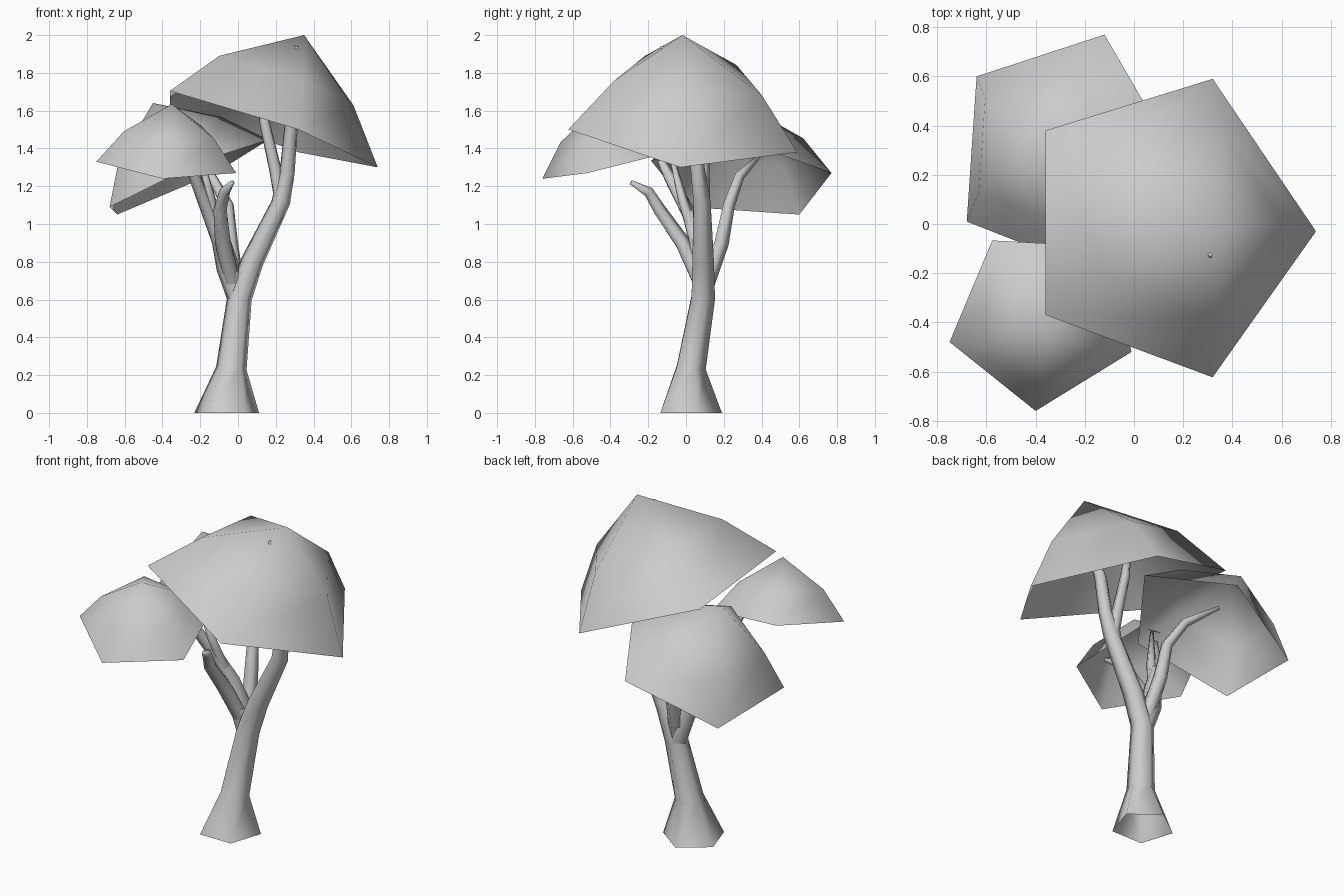
import bpy, bmesh, math
from mathutils import Vector

if "Cube" in bpy.data.objects:
    bpy.data.objects.remove(bpy.data.objects["Cube"])

Z = Vector((0, 0, 1))
PHI = (1 + 5 ** 0.5) / 2


def finish(name, bm):
    for f in bm.faces:
        f.smooth = True
    me = bpy.data.meshes.new(name)
    bm.to_mesh(me)
    bm.free()
    ob = bpy.data.objects.new(name, me)
    bpy.context.collection.objects.link(ob)
    return ob


def bridge(bm, a, b):
    n = len(a)
    for i in range(n):
        bm.faces.new((a[i], a[(i + 1) % n], b[(i + 1) % n], b[i]))


def limb(name, path, sides=5):
    """Tapered five-sided tube through (x, y, z, radius) points, open at its root."""
    bm = bmesh.new()
    pts = [Vector(p[:3]) for p in path]
    rings = []
    for i, p in enumerate(pts):
        t = pts[min(i + 1, len(pts) - 1)] - pts[max(i - 1, 0)]
        if p.z == 0:
            t = Z
        q = Z.rotation_difference(t.normalized())
        ring = []
        for k in range(sides):
            a = math.pi / 2 + k * math.tau / sides
            ring.append(bm.verts.new(p + q @ Vector((math.cos(a), math.sin(a), 0)) * path[i][3]))
        rings.append(ring)
    for a, b in zip(rings, rings[1:]):
        bridge(bm, a, b)
    bm.faces.new(rings[-1])
    return finish(name, bm)


def canopy(name, p1, p2, p3, apex):
    """Hollow five-sided dome from three neighbouring rim corners and an apex."""
    bm = bmesh.new()
    p1, p2, p3 = Vector(p1), Vector(p2), Vector(p3)
    rim = [p1, p2, p3, p1 + (p3 - p2) * PHI, p3 - (p2 - p1) * PHI]
    c = sum(rim, Vector()) / 5
    n = (p2 - p1).cross(p3 - p2).normalized()
    lift = n * (p1 - c).length * 0.425
    low = [bm.verts.new(p) for p in rim]
    mid = [bm.verts.new(c + (p - c) * 0.645 + lift) for p in rim]
    top = bm.verts.new(apex)
    bridge(bm, low, mid)
    for i in range(5):
        bm.faces.new((mid[i], mid[(i + 1) % 5], top))
    return finish(name, bm)


# Trunk with flared foot, running on into the right bough and its outer branch
limb("trunk", [(-.06, .01, 0, .18), (-.035, .02, .24, .085), (.008, .085, .61, .069), (.075, .085, .8, .063),
               (.23, .08, 1.12, .05), (.26, .06, 1.27, .042), (.28, .04, 1.5, .037),
               (.3, -.06, 1.8, .022), (.31, -.13, 1.94, .009)])
limb("right_branch", [(.2, .085, 1.06, .04), (.225, .088, 1.16, .04), (.195, .09, 1.3, .034),
                      (.14, .09, 1.54, .029), (.12, .1, 1.78, .012)])

# Left bough running on into the branch under the front canopy
limb("left_bough", [(.005, .085, .58, .055), (-.055, .09, .77, .063), (-.09, .06, .91, .052),
                    (-.155, .01, 1.06, .04), (-.23, -.09, 1.25, .033), (-.3, -.18, 1.43, .014)])

# Thinner branches leaving the left bough
limb("front_branch", [(-.03, .08, .68, .045), (-.08, -.02, .9, .044), (-.095, -.14, 1.07, .037),
                      (-.07, -.2, 1.17, .03), (-.03, -.29, 1.22, .013)])
limb("left_twig", [(-.1, .05, .92, .035), (-.145, -.02, 1.13, .028), (-.2, -.08, 1.37, .011)])
limb("back_branch", [(.0, .085, .62, .045), (-.04, .185, .9, .042), (-.055, .225, 1.1, .034),
                     (-.14, .28, 1.25, .028), (-.3, .39, 1.36, .012)])

# Leaf canopies
canopy("large_canopy", (.74, -.03, 1.30), (.32, .59, 1.38), (-.36, .38, 1.63), (.35, -.02, 2.0))
canopy("back_canopy", (-.12, .77, 1.27), (-.64, .60, 1.05), (-.68, .01, 1.09), (-.45, .29, 1.64))
canopy("front_canopy", (-.75, -.48, 1.33), (-.40, -.76, 1.24), (-.01, -.52, 1.27), (-.35, -.45, 1.635))
